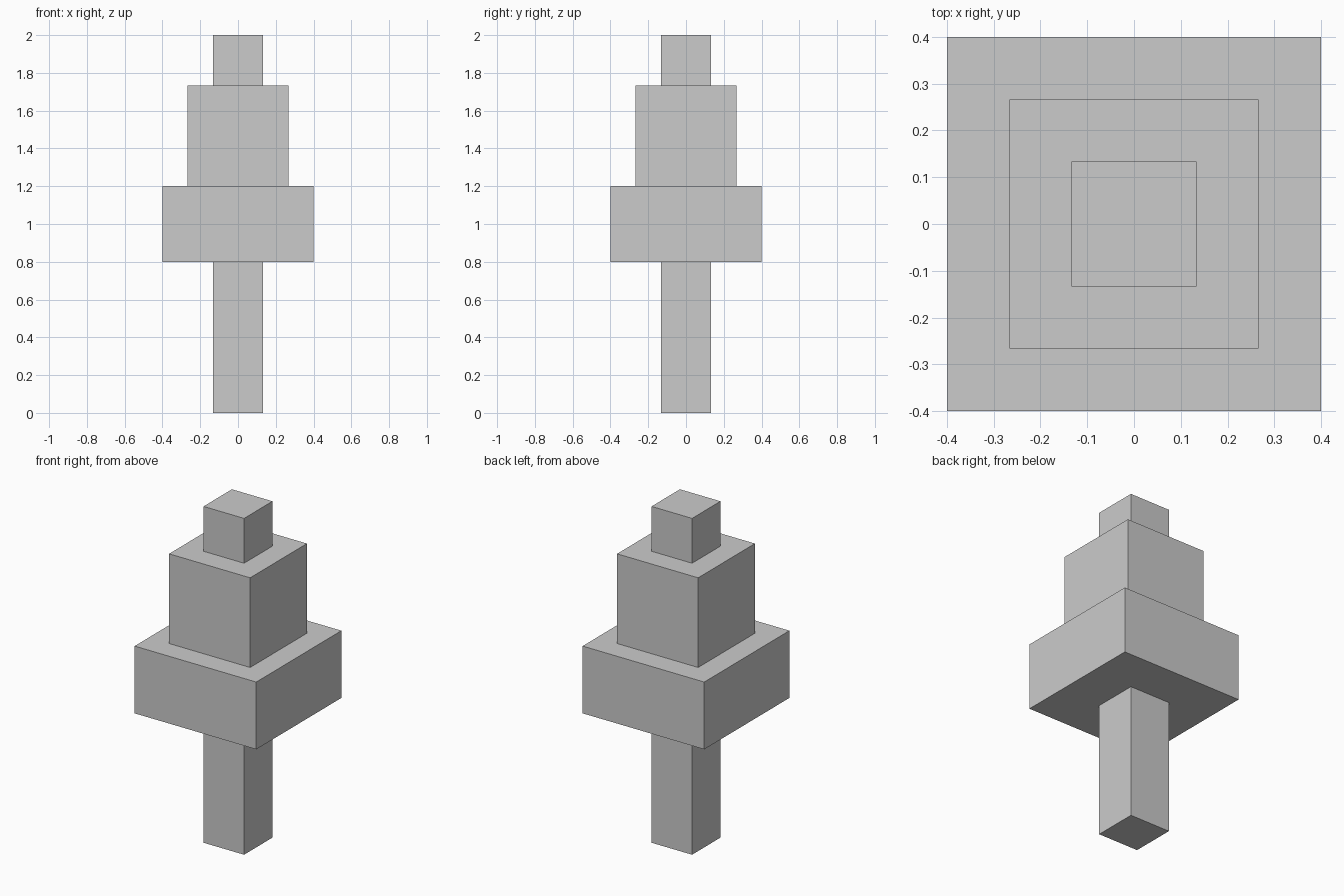
import bpy
import bmesh
from mathutils import Matrix

if "Cube" in bpy.data.objects:
    bpy.data.objects.remove(bpy.data.objects["Cube"])


def box(name, half_width, z_bottom, z_top):
    """Square block centred on the z axis."""
    bm = bmesh.new()
    size = (2 * half_width, 2 * half_width, z_top - z_bottom)
    bmesh.ops.create_cube(
        bm, size=1,
        matrix=Matrix.Translation((0, 0, (z_bottom + z_top) / 2))
        @ Matrix.Diagonal((*size, 1)))
    mesh = bpy.data.meshes.new(name)
    bm.to_mesh(mesh)
    bm.free()
    obj = bpy.data.objects.new(name, mesh)
    bpy.context.collection.objects.link(obj)
    return obj


U = 2 / 15  # the model's base unit

# Blocky tree: trunk and three stacked foliage tiers
box("trunk", U, 0, 6 * U)
box("lower_foliage", 3 * U, 6 * U, 9 * U)
box("middle_foliage", 2 * U, 9 * U, 13 * U)
box("top_foliage", U, 13 * U, 15 * U)
